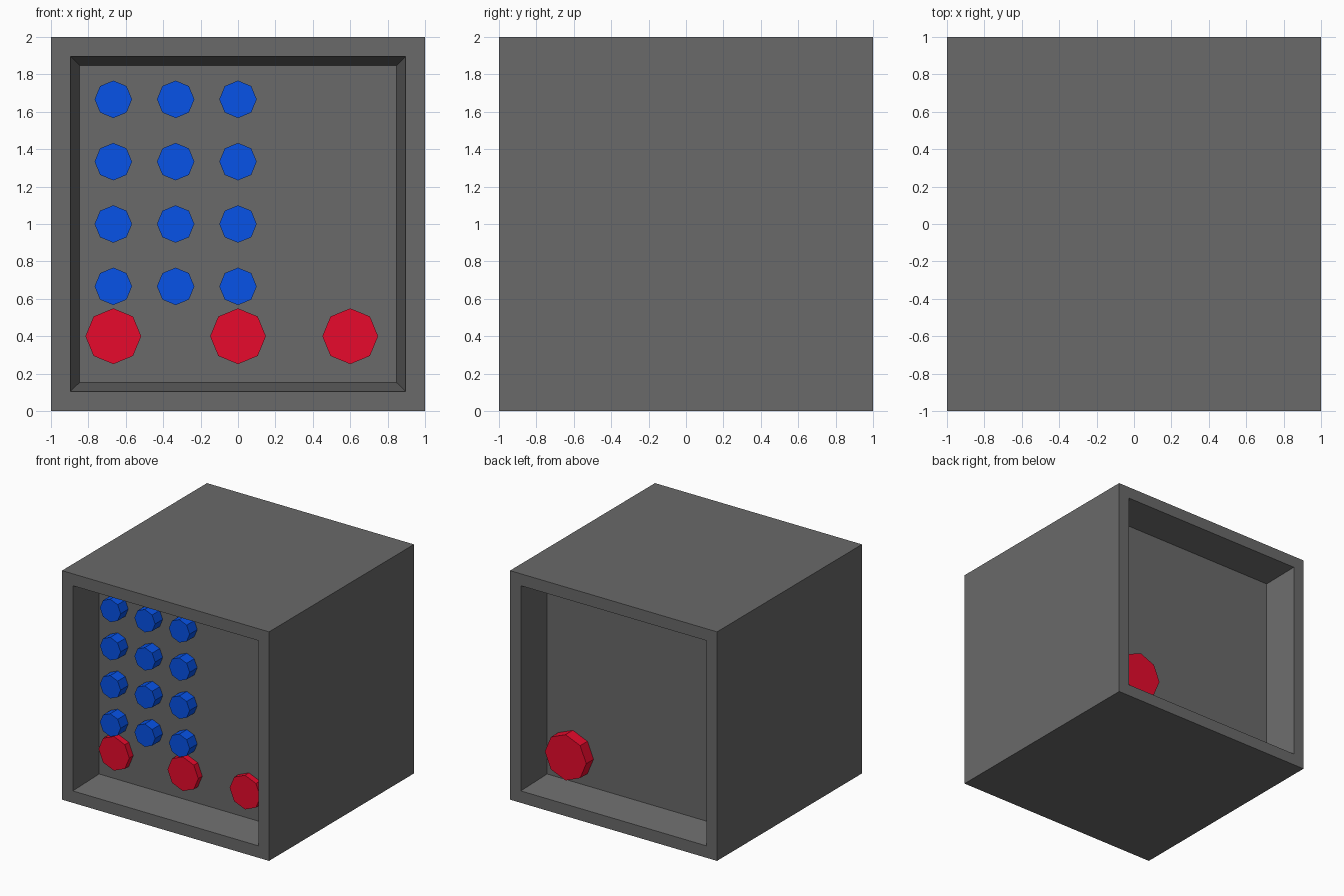
import bpy, bmesh
from math import pi

if "Cube" in bpy.data.objects:
    bpy.data.objects.remove(bpy.data.objects["Cube"])

RIM, TAPER, DEPTH = 0.104, 0.048, 0.295
FLOOR = 1 - DEPTH  # distance of each recess floor from the centre


def material(name, rgb):
    m = bpy.data.materials.new(name)
    m.diffuse_color = (*rgb, 1)
    m.use_nodes = True
    m.node_tree.nodes["Principled BSDF"].inputs["Base Color"].default_value = m.diffuse_color
    return m


blue = material("blue", (0.002, 0.085, 0.8))
red = material("red", (0.8, 0.003, 0.025))
dark_grey = material("dark_grey", (0.144, 0.144, 0.144))

# Housing: cube with a tapered recess in the front and back faces
bm = bmesh.new()
bmesh.ops.create_cube(bm, size=2)
bmesh.ops.translate(bm, vec=(0, 0, 1), verts=bm.verts)
bm.normal_update()
for face in [f for f in bm.faces if abs(f.normal.y) > 0.9]:
    inward = -face.normal.copy() * DEPTH
    for width in (RIM, TAPER):
        bmesh.ops.inset_region(bm, faces=[face], thickness=width, use_even_offset=True)
    bmesh.ops.translate(bm, vec=inward, verts=face.verts)
bmesh.ops.recalc_face_normals(bm, faces=bm.faces)
mesh = bpy.data.meshes.new("housing")
bm.to_mesh(mesh)
bm.free()
mesh.materials.append(dark_grey)
bpy.context.collection.objects.link(bpy.data.objects.new("housing", mesh))


def button(name, x, z, radius, height, mat, side=-1):
    """Octagonal button standing on a recess floor (side -1 front, +1 back)."""
    bpy.ops.mesh.primitive_cylinder_add(
        vertices=8, radius=radius, depth=height,
        location=(x, side * (FLOOR + height / 2), z), rotation=(pi / 2, 0, 0))
    ob = bpy.context.object
    ob.name = name
    ob.data.materials.append(mat)


# Front keypad: 3 x 4 small blue buttons
for row in range(4):
    for col in range(3):
        button(f"key_{row}_{col}", (col - 2) / 3, (row + 2) / 3, 0.1, 0.105, blue)

# Front row of red buttons
for i, x in enumerate((-2 / 3, 0, 0.6)):
    button(f"front_red_button_{i}", x, 0.4, 0.149, 0.055, red)

# Large red button in the back recess
button("back_red_button", 0.6, 0.4, 0.2, 0.1, red, side=1)
